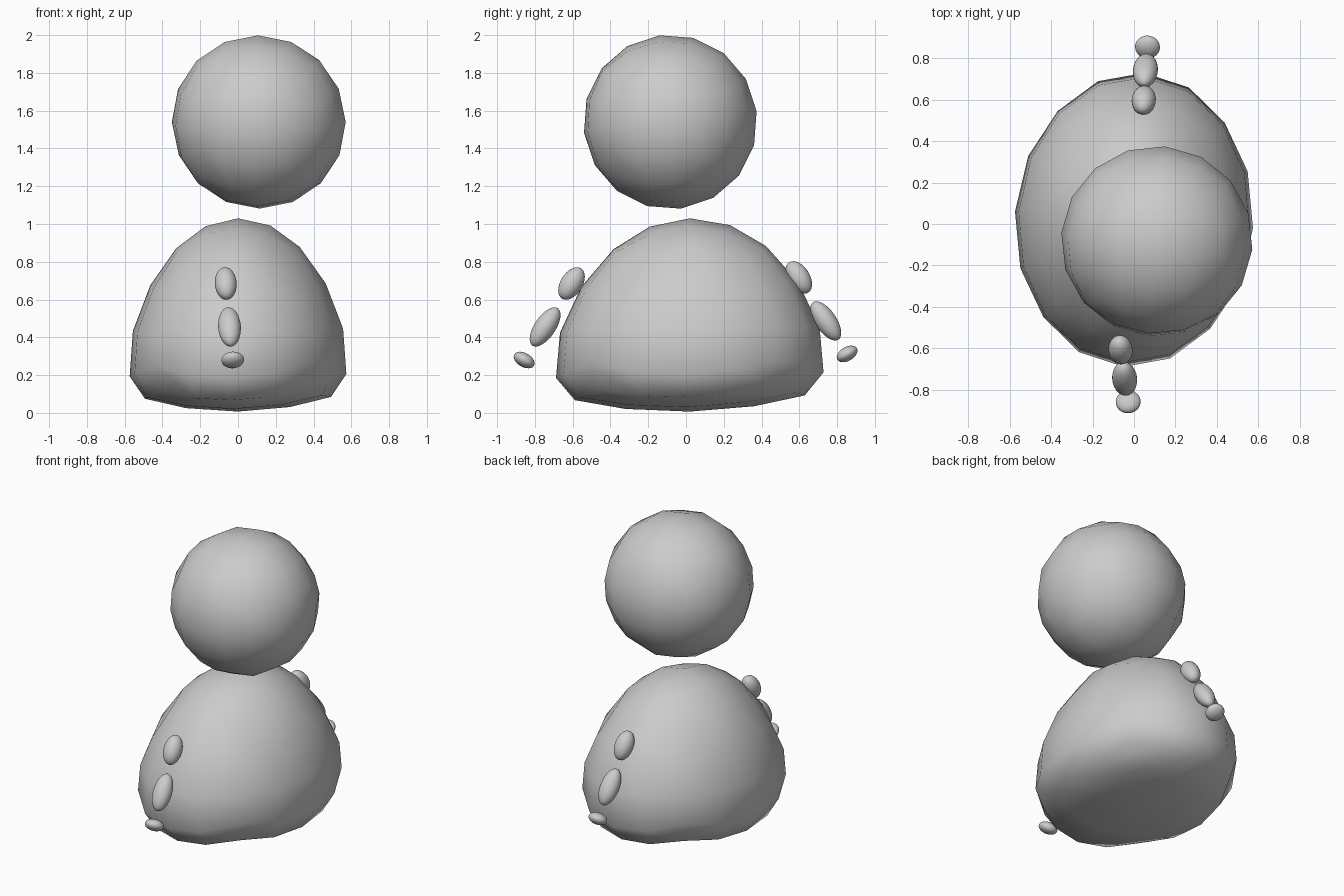
import bpy, bmesh
from math import pi, tan, radians, asin, degrees, hypot
from mathutils import Euler, Vector

if "Cube" in bpy.data.objects:
    bpy.data.objects.remove(bpy.data.objects["Cube"])


def quad_ball(name):
    """Unit sphere made from a cube, 16 sides around, smooth shaded."""
    bm = bmesh.new()
    bmesh.ops.create_cube(bm, size=2)
    bmesh.ops.subdivide_edges(bm, edges=bm.edges[:], cuts=3, use_grid_fill=True)
    for v in bm.verts:
        v.co = Vector([tan(c * pi / 4) for c in v.co]).normalized()
    for f in bm.faces:
        f.smooth = True
    mesh = bpy.data.meshes.new(name)
    bm.to_mesh(mesh)
    bm.free()
    obj = bpy.data.objects.new(name, mesh)
    bpy.context.collection.objects.link(obj)
    return obj


# Head
head = quad_ball("head")
head.scale = (0.462, 0.462, 0.462)
head.location = (0.11, -0.083, 1.54)
head.rotation_euler = (radians(7), 0, radians(-5))

# Body: dome with a rounded rim and nearly flat base, (radius, height) per latitude step
profile = [(0, 0.007), (0.48, 0.028), (0.86, 0.08), (1, 0.2), (0.97, 0.44),
           (0.81, 0.68), (0.57, 0.875), (0.3, 0.99), (0, 1.03)]
body = quad_ball("body")
turn = Euler((0, 0, radians(-4)))
for v in body.data.vertices:
    p = v.co.copy()
    lat = (degrees(asin(max(-1, min(1, p.z)))) + 90) / 22.5
    i = min(int(lat), 7)
    t = lat - i
    r = profile[i][0] * (1 - t) + profile[i + 1][0] * t
    z = profile[i][1] * (1 - t) + profile[i + 1][1] * t
    d = hypot(p.x, p.y)
    q = Vector((p.x / d * r * 0.575, p.y / d * r * 0.71, 0)) if d > 1e-5 else Vector()
    q.rotate(turn)
    v.co = (q.x, q.y + 0.02, z + 0.012 * q.x + 0.02 * q.y)


# Arms: three egg-shaped segments each
def segment(name, loc, scale, tilt):
    bpy.ops.mesh.primitive_uv_sphere_add(segments=32, ring_count=16, radius=1, location=loc)
    obj = bpy.context.object
    obj.name = name
    obj.scale = scale
    obj.rotation_euler = (radians(tilt), radians(-4), 0)
    bpy.ops.object.shade_smooth()


parts = [("upper_arm", (0.058, 0.058, 0.095), 32),
         ("forearm", (0.06, 0.056, 0.12), 34),
         ("hand", (0.06, 0.037, 0.06), -60)]
places = {"front": [(-0.065, -0.606, 0.685), (-0.045, -0.746, 0.455), (-0.028, -0.857, 0.28)],
          "back": [(0.047, 0.597, 0.717), (0.055, 0.74, 0.487), (0.065, 0.853, 0.312)]}
for side, locs in places.items():
    sign = -1 if side == "front" else 1
    for (part, scale, tilt), loc in zip(parts, locs):
        segment(f"{side}_{part}", loc, scale, sign * tilt)
